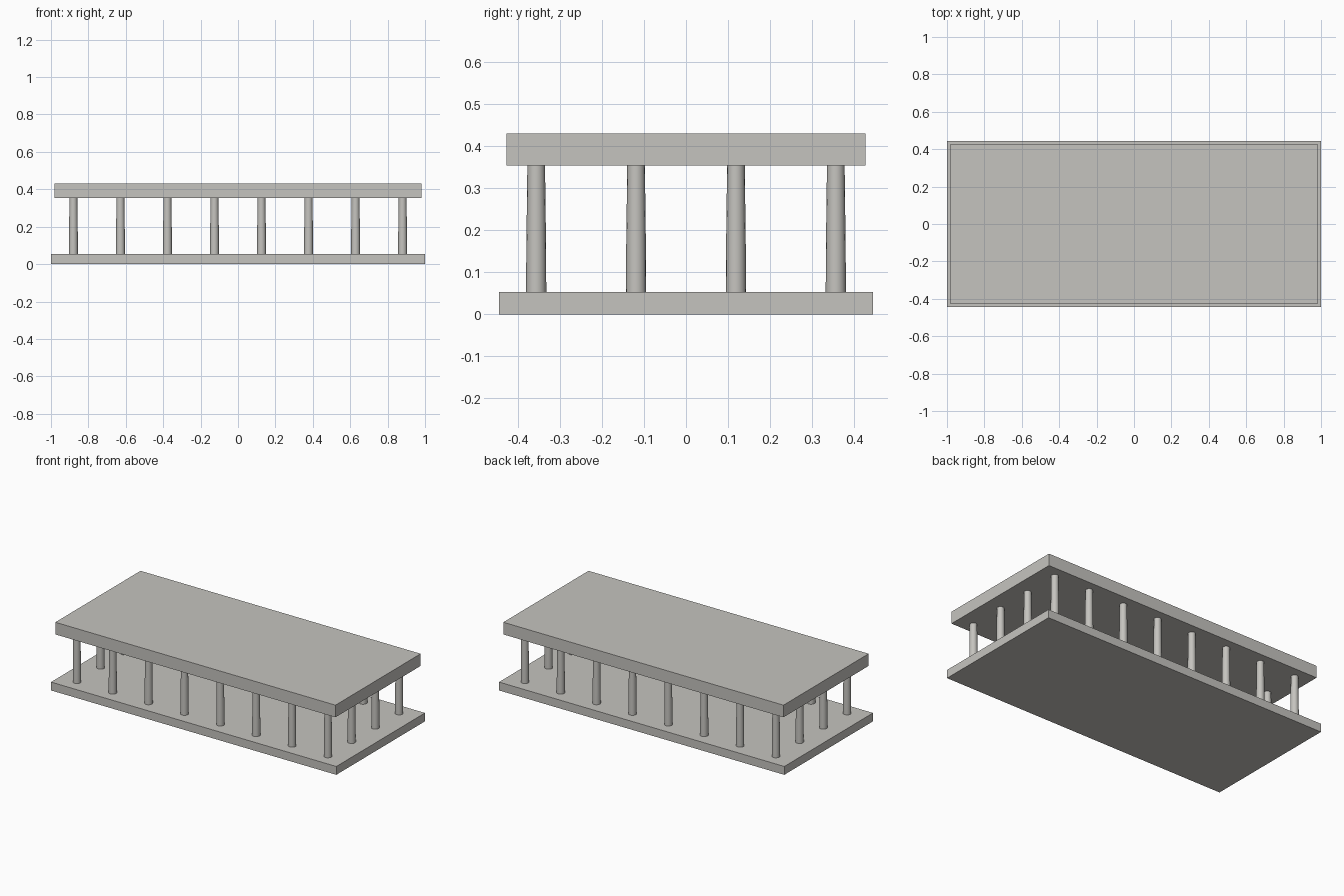
import bpy
import bmesh
import math

cube = bpy.data.objects.get("Cube")
if cube:
    bpy.data.objects.remove(cube, do_unlink=True)

# Pale stone
stone = bpy.data.materials.new("pale_stone")
stone.use_nodes = True
STONE_COLOUR = (0.56, 0.55, 0.52, 1)
stone.diffuse_color = STONE_COLOUR
stone.node_tree.nodes["Principled BSDF"].inputs["Base Color"].default_value = STONE_COLOUR


def finish(name, bm):
    bmesh.ops.recalc_face_normals(bm, faces=bm.faces)
    mesh = bpy.data.meshes.new(name)
    bm.to_mesh(mesh)
    bm.free()
    mesh.materials.append(stone)
    obj = bpy.data.objects.new(name, mesh)
    bpy.context.collection.objects.link(obj)
    return obj


def slab(name, width, depth, bottom, top):
    bm = bmesh.new()
    bmesh.ops.create_cube(bm, size=1)
    for v in bm.verts:
        v.co.x *= width
        v.co.y *= depth
        v.co.z = top if v.co.z > 0 else bottom
    return finish(name, bm)


def column_mesh(name, profile, sides):
    """Turn a (radius, height) profile into a closed column."""
    bm = bmesh.new()
    rings = []
    for r, z in profile:
        rings.append([bm.verts.new((r * math.cos(math.tau * i / sides),
                                    r * math.sin(math.tau * i / sides), z))
                      for i in range(sides)])
    for low, high in zip(rings, rings[1:]):
        for i in range(sides):
            j = (i + 1) % sides
            bm.faces.new((low[i], low[j], high[j], high[i]))
    bm.faces.new(rings[0])
    bm.faces.new(rings[-1])
    obj = finish(name, bm)
    for p in obj.data.polygons:
        p.use_smooth = len(p.vertices) == 4
    return obj


BASE_TOP, ROOF_BOTTOM = 0.053, 0.353

# Floor and roof slabs
slab("floor_slab", 2.0, 0.888, 0, BASE_TOP)
slab("roof_slab", 1.964, 0.853, ROOF_BOTTOM, 0.43)

# Columns round the edge, straight low down and tapering above
first = column_mesh("column", [(0.024, BASE_TOP), (0.0235, 0.153), (0.021, ROOF_BOTTOM)], 16)
COLS, ROWS = 8, 4
HALF_X, HALF_Y = 0.88, 0.356
for i in range(COLS):
    for j in range(ROWS):
        if i in (0, COLS - 1) or j in (0, ROWS - 1):
            col = bpy.data.objects.new(f"column_{i + 1}_{j + 1}", first.data)
            col.location = (HALF_X * (2 * i / (COLS - 1) - 1),
                            HALF_Y * (2 * j / (ROWS - 1) - 1), 0)
            bpy.context.collection.objects.link(col)
bpy.data.objects.remove(first, do_unlink=True)
